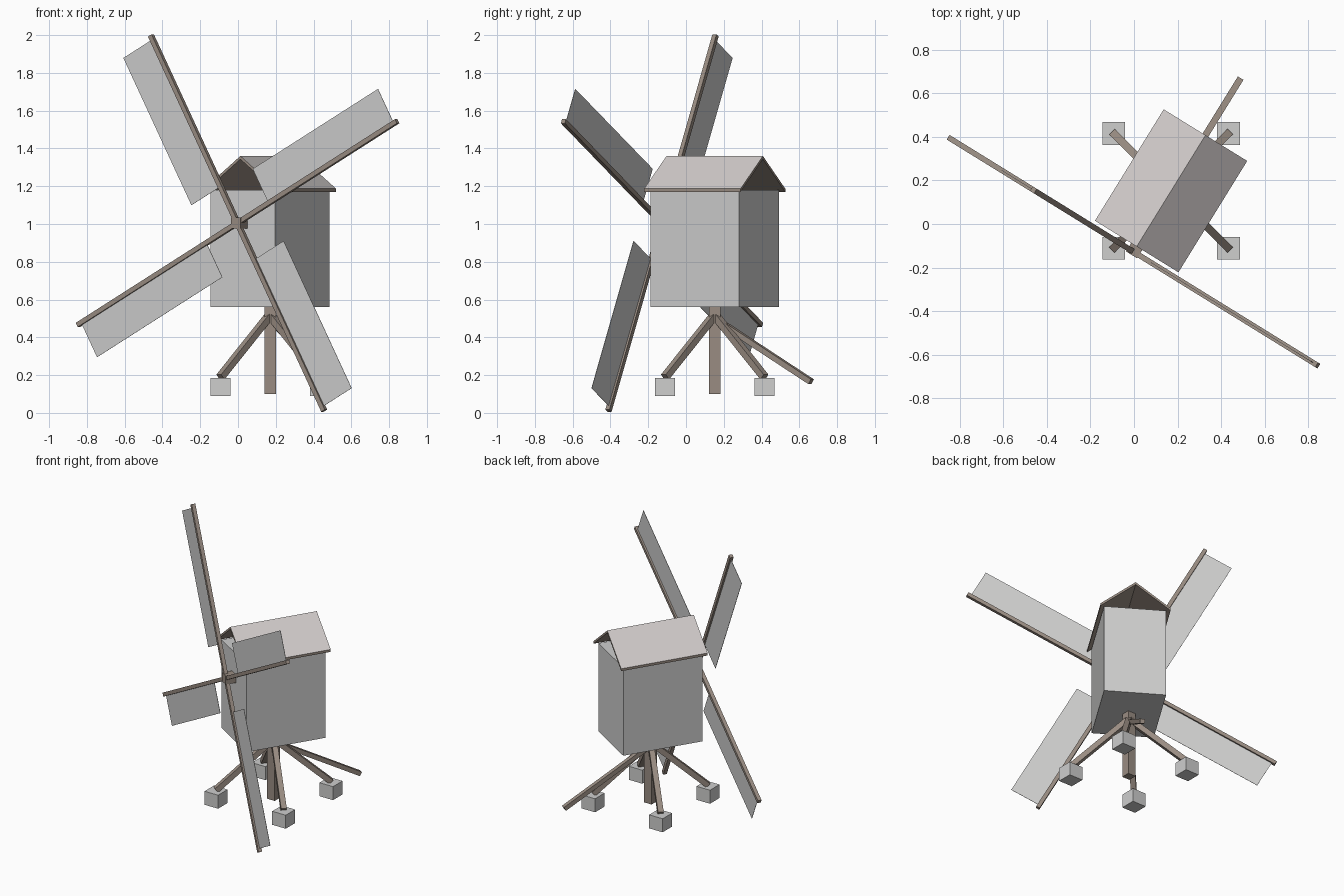
import bpy
import bmesh
from math import radians, cos, sin
from mathutils import Matrix, Vector

cube = bpy.data.objects.get("Cube")
if cube:
    bpy.data.objects.remove(cube, do_unlink=True)


def material(name, rgb):
    m = bpy.data.materials.new(name)
    m.use_nodes = True
    color = (*rgb, 1)
    m.diffuse_color = color
    m.node_tree.nodes["Principled BSDF"].inputs["Base Color"].default_value = color
    return m


PLASTER = material("pale grey boards", (0.62, 0.62, 0.615))
ROOF = material("warm grey roof", (0.66, 0.62, 0.61))
WOOD = material("brown timber", (0.32, 0.265, 0.225))

# The whole mill house is turned about the central post
CENTRE = Vector((0.17, 0.152, 0))
MILL = Matrix.Translation(CENTRE) @ Matrix.Rotation(radians(-31.7), 4, 'Z')


def finish(name, bm, mats, frame):
    bmesh.ops.recalc_face_normals(bm, faces=bm.faces)
    mesh = bpy.data.meshes.new(name)
    bm.to_mesh(mesh)
    bm.free()
    for m in mats:
        mesh.materials.append(m)
    obj = bpy.data.objects.new(name, mesh)
    obj.matrix_world = frame
    bpy.context.collection.objects.link(obj)
    return obj


def box(name, low, high, mat, frame=Matrix()):
    low, high = Vector(low), Vector(high)
    bm = bmesh.new()
    bmesh.ops.create_cube(bm, size=1)
    bmesh.ops.scale(bm, vec=high - low, verts=bm.verts)
    bmesh.ops.translate(bm, vec=(low + high) / 2, verts=bm.verts)
    return finish(name, bm, [mat], frame)


def beam(name, start, end, width, mat):
    """Square timber between two points, with level upper and lower faces."""
    start, end = Vector(start), Vector(end)
    along = end - start
    turn = along.to_track_quat('Y', 'Z').to_matrix().to_4x4()
    h = width / 2
    return box(name, (-h, 0, -h), (h, along.length, h), mat,
               Matrix.Translation(start) @ turn)


# Mill house
box("mill_body", (-0.2, -0.275, 0.56), (0.2, 0.275, 1.18), PLASTER, MILL)

# Open-ended pitched roof: pale on top, timber beneath and along the edges
half, eave, ridge, thick = 0.225, 1.17, 1.36, 0.017
outline = [(-half, eave + thick), (0, ridge), (half, eave + thick),
           (half, eave), (0, ridge - thick), (-half, eave)]
bm = bmesh.new()
ends = [[bm.verts.new((x, y, z)) for x, z in outline] for y in (-0.3, 0.3)]
for i in range(6):
    j = (i + 1) % 6
    bm.faces.new((ends[0][i], ends[0][j], ends[1][j], ends[1][i]))
for ring in ends:
    bm.faces.new((ring[0], ring[1], ring[4], ring[5]))
    bm.faces.new((ring[1], ring[2], ring[3], ring[4]))
bmesh.ops.recalc_face_normals(bm, faces=bm.faces)
for f in bm.faces:
    f.material_index = 0 if f.normal.z > 0.3 else 1
finish("roof", bm, [ROOF, WOOD], MILL)

# Central post, braces and footing blocks
box("central_post", (-0.03, -0.03, 0.1), (0.03, 0.03, 0.6), WOOD,
    Matrix.Translation(CENTRE))
for side, sx in (("left", 1), ("right", -1)):
    for place, sy in (("back", 1), ("front", -1)):
        foot = CENTRE + Vector((sx * 0.263, sy * 0.263, 0))
        block = Vector((0.0525, 0.0525, 0))
        box(f"footing_{place}_{side}", foot - block + Vector((0, 0, 0.09)),
            foot + block + Vector((0, 0, 0.185)), PLASTER)
        beam(f"brace_{place}_{side}", CENTRE + Vector((0, 0, 0.52)),
             foot + Vector((0, 0, 0.19)), 0.036, WOOD)

# Tail pole for turning the mill
beam("tail_pole", MILL @ Vector((0, 0, 0.5)), MILL @ Vector((0, 0.6, 0.165)),
     0.03, WOOD)

# Windshaft and four sails
HUB_Z = 1.005
box("windshaft", (-0.03, -0.345, HUB_Z - 0.03), (0.03, -0.2, HUB_Z + 0.03),
    WOOD, MILL)
hub = MILL @ Matrix.Translation((0, -0.328, HUB_Z))
for i in range(4):
    frame = hub @ Matrix.Rotation(radians(-28.5 - 90 * i), 4, 'Y')
    box(f"sail_arm_{i + 1}", (0, -0.0125, -0.0125), (1.13, 0.0125, 0.0125),
        WOOD, frame)
    box(f"sail_panel_{i + 1}", (0.22, -0.001, 0), (1.107, 0.001, 0.207),
        PLASTER, frame)
